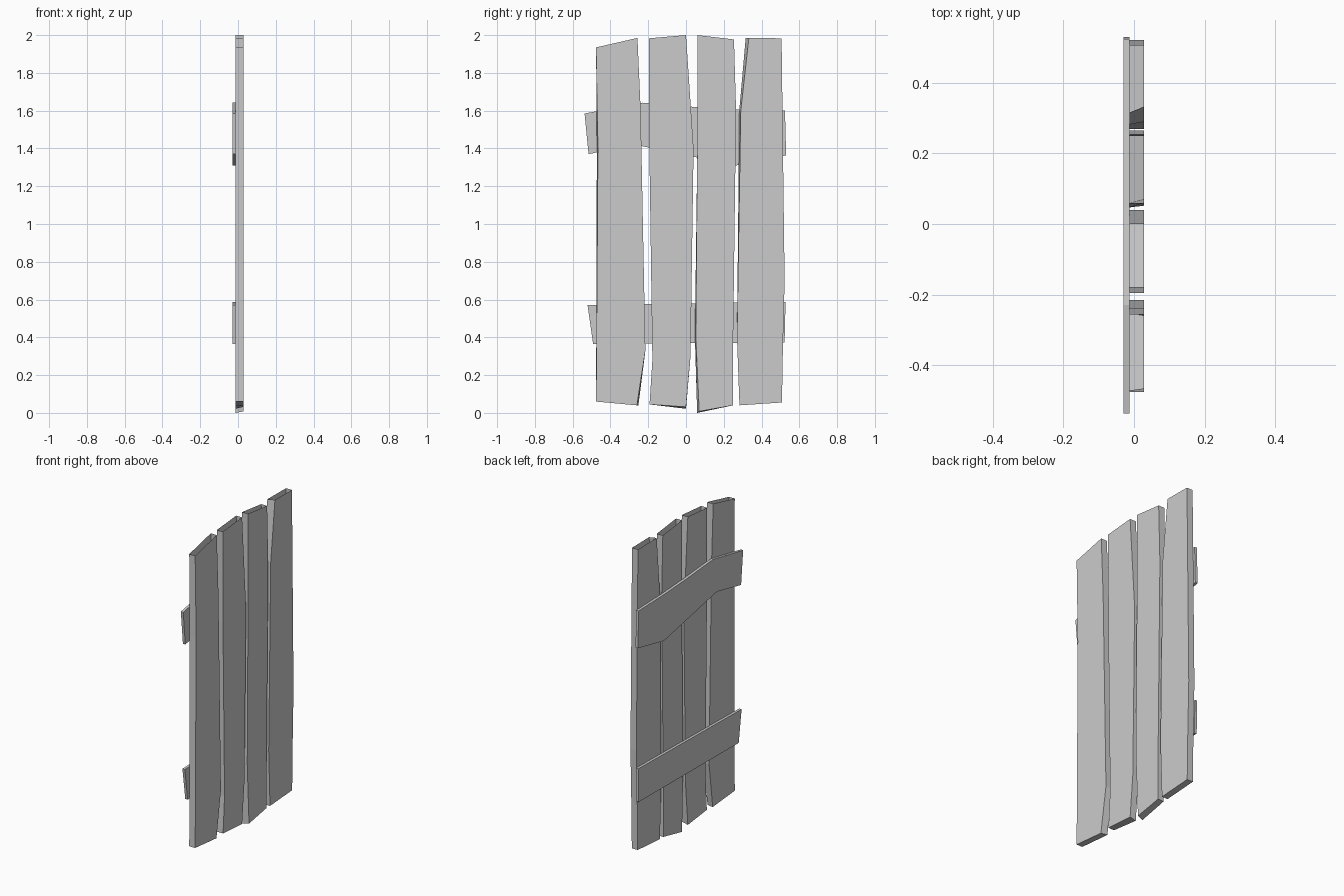
import bpy, bmesh

if "Cube" in bpy.data.objects:
    bpy.data.objects.remove(bpy.data.objects["Cube"])


def slab(name, outline, x_back, x_front, back_moves=None, open_top=False):
    """Extrude a (y, z) outline along x; back_moves shifts single back corners."""
    back_moves = back_moves or {}
    bm = bmesh.new()
    front = [bm.verts.new((x_front, y, z)) for y, z in outline]
    back = []
    for i, (y, z) in enumerate(outline):
        dy, dz = back_moves.get(i, (0, 0))
        back.append(bm.verts.new((x_back, y + dy, z + dz)))
    bm.faces.new(front)
    bm.faces.new(back[::-1])
    n = len(outline)
    # edge 0 is the top end of a plank, left open on the boards
    for i in range(1 if open_top else 0, n):
        j = (i + 1) % n
        bm.faces.new((front[j], front[i], back[i], back[j]))
    bmesh.ops.recalc_face_normals(bm, faces=bm.faces[:])
    mesh = bpy.data.meshes.new(name)
    bm.to_mesh(mesh)
    bm.free()
    obj = bpy.data.objects.new(name, mesh)
    bpy.context.collection.objects.link(obj)
    return obj


# Upright planks: top left, top right, down the right side, up the left side
planks = [
    ([(-.476, 1.935), (-.257, 1.985), (-.24, 1.6), (-.215, .33),
      (-.26, .04), (-.476, .06), (-.466, 1.4)],
     {4: (.008, 0), 6: (-.006, 0)}),
    ([(-.196, 1.983), (0, 2.0), (.04, 1.4), (.024, .3),
      (0, .032), (-.193, .045), (-.178, .28), (-.194, 1.4)],
     {4: (0, -.01)}),
    ([(.06, 2.0), (.254, 1.977), (.265, 1.6), (.249, .35),
      (.249, .04), (.07, .008), (.052, .4), (.06, 1.4)],
     {5: (-.011, -.008), 6: (-.005, 0)}),
    ([(.333, 1.985), (.506, 1.983), (.522, .7), (.513, .35),
      (.508, .055), (.283, .04), (.27, .4), (.29, 1.6)],
     {0: (-.017, 0), 7: (-.008, 0)}),
]
for k, (outline, moves) in enumerate(planks, 1):
    slab(f"plank_{k}", outline, -.013, .029, moves, open_top=True)

# Cross rails on the back
slab("upper_rail",
     [(-.537, 1.585), (-.23, 1.642), (.04, 1.62), (.265, 1.607), (.524, 1.6),
      (.53, 1.363), (.265, 1.31), (-.27, 1.42), (-.516, 1.37)],
     -.03, -.013)
slab("lower_rail",
     [(-.521, .57), (.527, .588), (.522, .373), (-.492, .365)],
     -.03, -.013)
